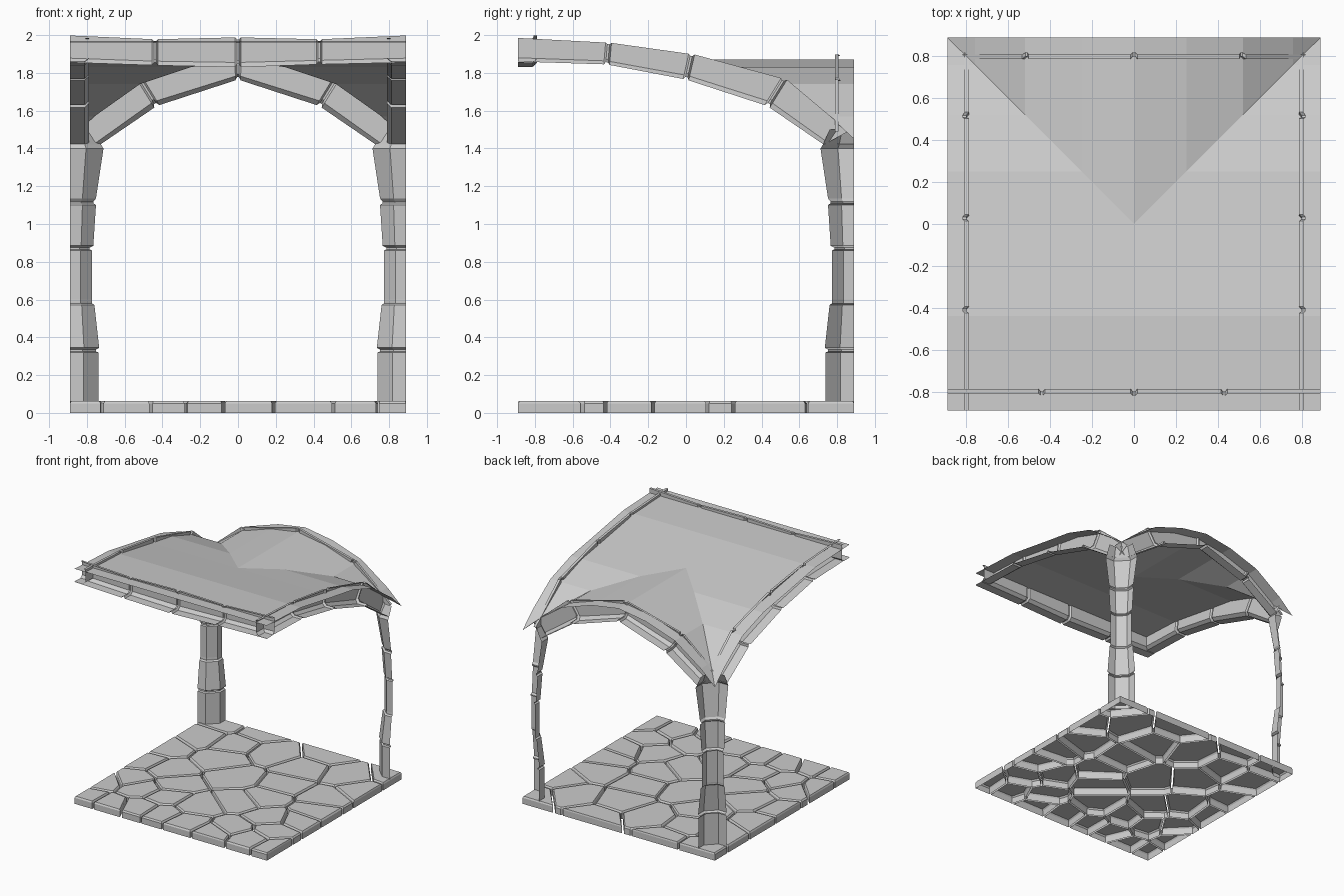
import bpy, random
from mathutils import Vector

if "Cube" in bpy.data.objects:
    bpy.data.objects.remove(bpy.data.objects["Cube"])

H = 0.89  # half width of the square tile


def make(name, verts, faces, mirror=False):
    me = bpy.data.meshes.new(name)
    me.from_pydata([tuple(v) for v in verts], [], faces)
    me.update()
    ob = bpy.data.objects.new(name, me)
    bpy.context.scene.collection.objects.link(ob)
    if mirror:
        mod = ob.modifiers.new("mirror", 'MIRROR')
        mod.use_mirror_merge = False
    return ob


def loft(name, rings, mirror=False):
    n = len(rings[0])
    verts = [p for r in rings for p in r]
    faces = [(k*n+i, k*n+i+1, (k+1)*n+i+1, (k+1)*n+i)
             for k in range(len(rings)-1) for i in range(n-1)]
    return make(name, verts, faces, mirror)


# --- paved floor: irregular stones from a clipped cell pattern
def clip(poly, p, n):
    out = []
    for i, a in enumerate(poly):
        b = poly[(i+1) % len(poly)]
        da, db = (a-p).dot(n), (b-p).dot(n)
        if da <= 0:
            out.append(a)
        if da*db < 0:
            out.append(a+(b-a)*(da/(da-db)))
    return out


random.seed(11)
seeds = []
while len(seeds) < 38:
    p = Vector((random.uniform(-H, H), random.uniform(-H, H)))
    gap = 0.17 if p.y < -0.2 else 0.24
    if all((p-s).length > gap for s in seeds) or random.random() < 0.004:
        seeds.append(p)
verts, faces = [], []
for s in seeds:
    cell = [Vector(c) for c in ((-H, -H), (H, -H), (H, H), (-H, H))]
    for q in seeds:
        if q is not s and cell:
            d = (q-s).normalized()
            cell = clip(cell, (s+q)/2-d*0.008, d)
    if len(cell) < 3:
        continue
    mid = sum(cell, Vector((0, 0)))/len(cell)
    n, base = len(cell), len(verts)
    for z, inset in ((0, 0), (0.05, 0), (0.062, 0.01)):
        verts += [(*(c+(mid-c).normalized()*inset), z) for c in cell]
    for k in (0, 1):
        faces += [(base+k*n+i, base+k*n+(i+1) % n, base+k*n+n+(i+1) % n, base+k*n+n+i)
                  for i in range(n)]
    faces.append(tuple(base+2*n+i for i in range(n)))
make("floor_stones", verts, faces)

# --- quarter-octagon back columns of stacked blocks: (height, radius)
profile = [(0.03, .152), (.32, .152), (.325, .138), (.335, .138), (.345, .155),
           (.57, .13), (.58, .118), (.59, .118), (.60, .117), (.86, .117),
           (.865, .105), (.875, .105), (.885, .124), (1.10, .138), (1.11, .125),
           (1.12, .125), (1.135, .138), (1.40, .178), (1.42, .165), (1.5, .13)]
rings = []
for z, r in profile:
    c = r*0.48
    rings.append([(H-r, H, z), (H-r, H-c, z), (H-c, H-r, z), (H, H-r, z)])
loft("back_columns", rings, True)


# --- stone ribs; each joint = (bottom t, bottom z, top t, top z)
def rib(name, joints, place, mirror=False):
    J = [Vector(j) for j in joints]
    stations = [(J[0], False)]
    for a, b, c in zip(J, J[1:], J[2:]):
        stations += [(b+(a-b).normalized()*.022, False), (b+(a-b).normalized()*.008, True),
                     (b+(c-b).normalized()*.008, True), (b+(c-b).normalized()*.022, False)]
    stations.append((J[-1], False))
    rings = []
    for j, notch in stations:
        B, T = Vector((j[0], j[1])), Vector((j[2], j[3]))
        w = 0.09 if notch else 0.102
        if notch:
            B, T = B.lerp(T, .1), T.lerp(B, .07)
        M = B.lerp(T, .16)
        sec = [(0, B), (w*.75, B), (w, M), (w, T), (w*.8, T)]
        rings.append([place(q.x, u, q.y) for u, q in sec])
    loft(name, rings, mirror)


arch = [(0, 1.765, 0.03, 1.9), (.43, 1.625, .52, 1.77), (.73, 1.42, .86, 1.49)]
rib("side_ribs", [(-H, 1.86, -H, 1.985), (-.42, 1.845, -.41, 1.96)] + arch,
    lambda t, u, z: (H-u, t, z), True)
half = [(0, 1.765, 0, 1.9)] + arch[1:]
rib("back_rib", [(-a, b, -c, d) for a, b, c, d in half[:0:-1]] + half,
    lambda t, u, z: (-t, H-u, z))
rib("front_rib", [(-H, 1.855, -H, 1.998), (-.44, 1.84, -.44, 1.978), (0, 1.83, 0, 1.988),
                  (.43, 1.845, .43, 1.978), (H, 1.855, H, 1.998)],
    lambda t, u, z: (t, -H+u, z))

# --- vault roof: barrel along x crossed by a half vault at the back
curve = {-H: 1.965, -.44: 1.945, 0: 1.87, .25: 1.83, .52: 1.74, .76: 1.57, H: 1.45}
ts = [0, .25, .52, .76, H]
xs = [-t for t in ts[:0:-1]] + ts
ys = [-H, -.44] + ts
verts = [(x, y, curve[min(abs(x), y)]) for y in ys for x in xs]
n = len(xs)
faces = []
for j in range(len(ys)-1):
    for i in range(n-1):
        a, b, c, d = j*n+i, j*n+i+1, (j+1)*n+i+1, (j+1)*n+i
        if (xs[i]+xs[i+1])*(1 if j > 1 else 0) >= 0:
            faces += [(a, b, c), (a, c, d)]
        else:
            faces += [(a, b, d), (b, c, d)]
make("vault_roof", verts, faces)
